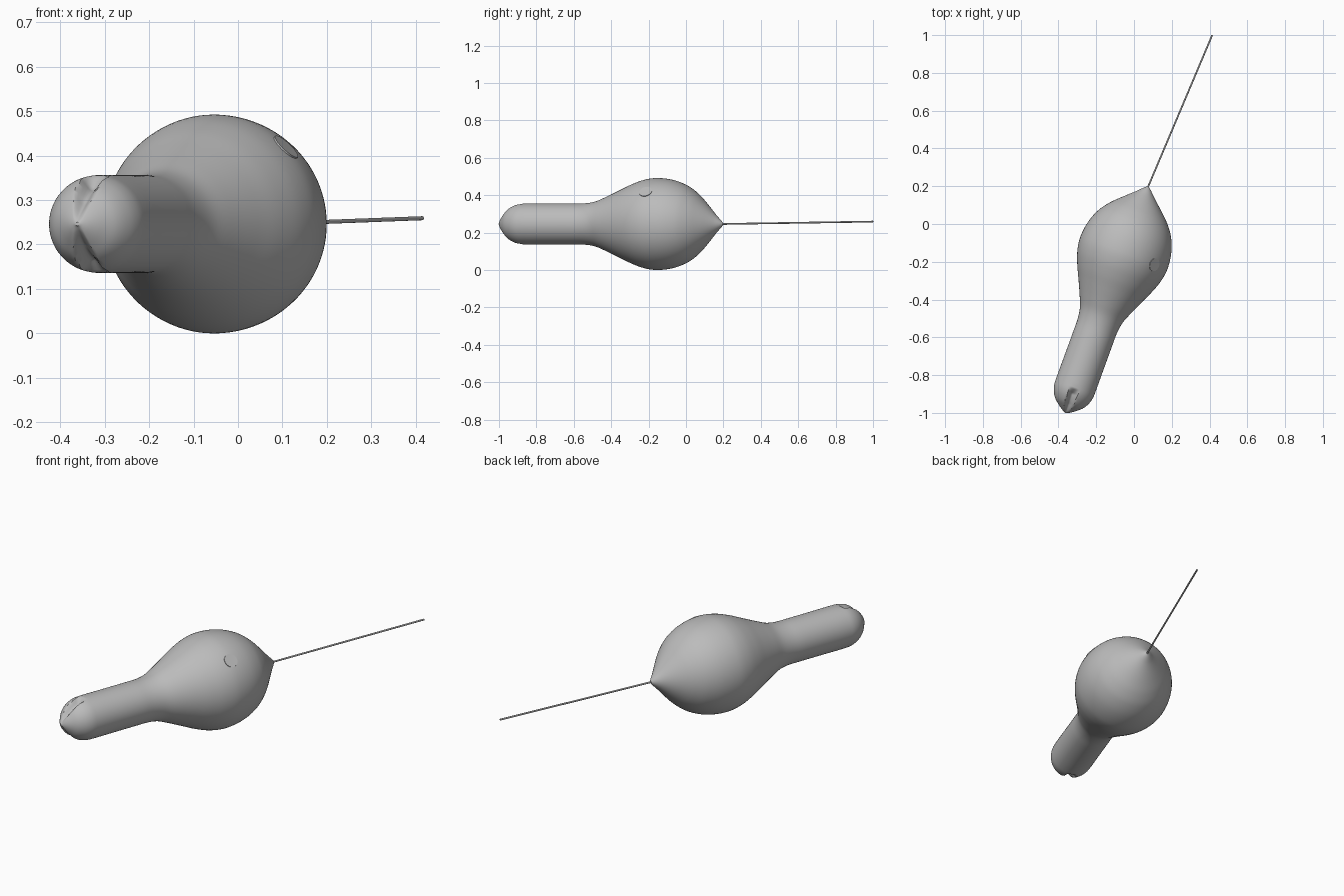
import bpy, bmesh, math
from mathutils import Vector, Matrix

if "Cube" in bpy.data.objects:
    bpy.data.objects.remove(bpy.data.objects["Cube"])

grey = bpy.data.materials.new("plain grey")
grey.diffuse_color = (0.5, 0.5, 0.5, 1)
grey.use_nodes = True
grey.node_tree.nodes["Principled BSDF"].inputs["Base Color"].default_value = grey.diffuse_color

# Body axis: starts at the tail tip and runs to the nose, turned 20 degrees
TIP = Vector((0.074, 0.197, 0.246))
A = math.radians(20)
AXIS = Vector((-math.sin(A), -math.cos(A), 0))
SIDE = Vector((math.cos(A), -math.sin(A), 0))
UP = Vector((0, 0, 1))
SIDES = 96

# (distance from tail tip, radius)
PROFILE = [(0, .006), (.012, .02), (.04, .048), (.104, .118), (.15, .164),
           (.205, .204), (.28, .234), (.37, .246), (.44, .237), (.51, .213),
           (.58, .181), (.66, .145), (.72, .121), (.78, .111), (.85, .11),
           (1.0, .11), (1.13, .11), (1.16, .107), (1.19, .097), (1.22, .078),
           (1.245, .05), (1.263, .025), (1.274, .004)]


def smooth_profile(pts, steps=5):
    """Hermite curve through the profile points."""
    def slope(i):
        a, b = pts[max(i - 1, 0)], pts[min(i + 1, len(pts) - 1)]
        return (b[1] - a[1]) / (b[0] - a[0])
    out = []
    for i in range(len(pts) - 1):
        (d0, r0), (d1, r1) = pts[i], pts[i + 1]
        h = d1 - d0
        for k in range(steps):
            t = k / steps
            r = ((2*t**3 - 3*t*t + 1) * r0 + (t**3 - 2*t*t + t) * h * slope(i)
                 + (3*t*t - 2*t**3) * r1 + (t**3 - t*t) * h * slope(i + 1))
            out.append((d0 + h * t, max(r, .003)))
    return out + [pts[-1]]


def groove(d, r, ang):
    """Depth of the two wedge slits above and below the nose."""
    if d < 1.135 or d > 1.272:
        return 0
    off = abs(r * math.cos(ang))               # sideways distance from slit centre
    width = min(.026, .007 + .25 * r)
    ramp = min(1, (d - 1.135) / .03)
    return min(.03, .4 * r) * ramp * max(0, 1 - (off / width) ** 2)


def finish(name, bm, angle=40):
    bmesh.ops.recalc_face_normals(bm, faces=bm.faces)
    mesh = bpy.data.meshes.new(name)
    bm.to_mesh(mesh)
    bm.free()
    obj = bpy.data.objects.new(name, mesh)
    bpy.context.collection.objects.link(obj)
    mesh.materials.append(grey)
    bpy.ops.object.select_all(action='DESELECT')
    obj.select_set(True)
    bpy.context.view_layer.objects.active = obj
    bpy.ops.object.shade_smooth_by_angle(angle=math.radians(angle))
    return obj


# Body: bulb, neck and rounded nose in one turned surface
bm = bmesh.new()
rings = []
for d, r in smooth_profile(PROFILE):
    ring = []
    for i in range(SIDES):
        ang = 2 * math.pi * i / SIDES
        rr = r - groove(d, r, ang)
        ring.append(bm.verts.new(TIP + AXIS * d + SIDE * (rr * math.cos(ang)) + UP * (rr * math.sin(ang))))
    rings.append(ring)
for a, b in zip(rings, rings[1:]):
    for i in range(SIDES):
        j = (i + 1) % SIDES
        bm.faces.new((a[i], a[j], b[j], b[i]))
bm.faces.new(rings[0])
bm.faces.new(rings[-1])
finish("body", bm)


def rod(name, centre, direction, radius, length, sides):
    bm = bmesh.new()
    rot = direction.to_track_quat('Z', 'Y').to_matrix().to_4x4()
    bmesh.ops.create_cone(bm, cap_ends=True, segments=sides, radius1=radius, radius2=radius,
                          depth=length, matrix=Matrix.Translation(centre) @ rot)
    return finish(name, bm)


# Thin straight tail
start, end = TIP + AXIS * .01, Vector((.414, 1.0, .259))
rod("tail", (start + end) / 2, end - start, .0045, (end - start).length, 16)

# Small round button on the upper right of the bulb
out = (SIDE + UP).normalized()
rod("button", TIP + AXIS * .376 + out * .2425, out, .035, .008, 32)
